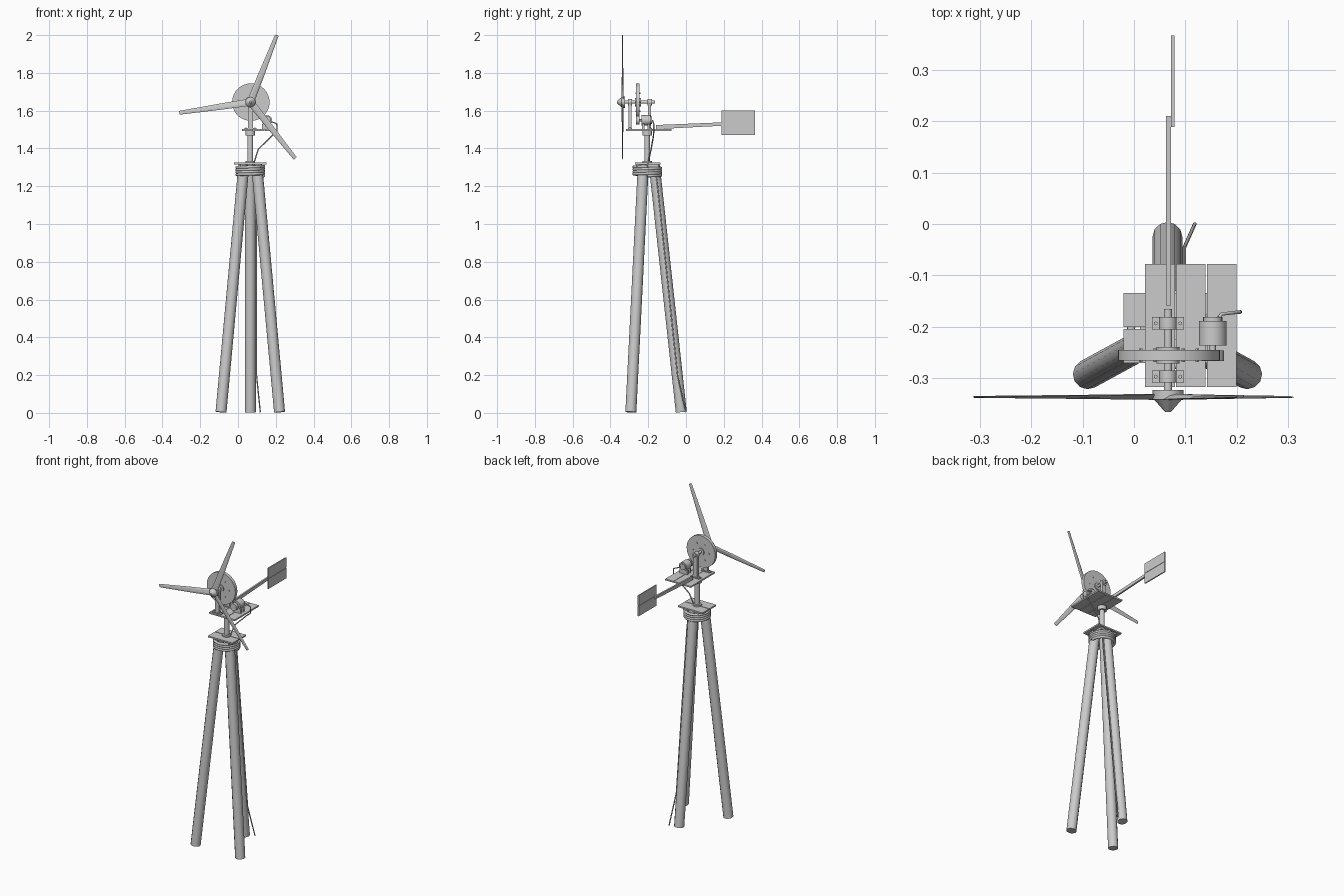
import bpy, bmesh, math
from mathutils import Vector, Matrix

if "Cube" in bpy.data.objects:
    bpy.data.objects.remove(bpy.data.objects["Cube"])

grey = bpy.data.materials.new("light grey")
grey.diffuse_color = (0.6, 0.6, 0.6, 1)
grey.use_nodes = True
grey.node_tree.nodes["Principled BSDF"].inputs["Base Color"].default_value = grey.diffuse_color
CX, CY = 0.065, -0.205          # tower axis
HUB_Z = 1.645                   # rotor shaft height


def finish(name, bm, smooth=False):
    bmesh.ops.recalc_face_normals(bm, faces=bm.faces)
    me = bpy.data.meshes.new(name)
    bm.to_mesh(me)
    bm.free()
    ob = bpy.data.objects.new(name, me)
    bpy.context.collection.objects.link(ob)
    me.materials.append(grey)
    if smooth:
        bpy.context.view_layer.objects.active = ob
        ob.select_set(True)
        bpy.ops.object.shade_smooth_by_angle(angle=math.radians(35))
        ob.select_set(False)
    return ob


def box(name, x, y, z):
    """Box from (min, max) pairs."""
    bm = bmesh.new()
    bmesh.ops.create_cube(bm, size=1)
    for v in bm.verts:
        v.co = [(a + b) / 2 + c * (b - a) for (a, b), c in zip((x, y, z), v.co)]
    return finish(name, bm)


def rod(name, a, b, r1, r2=None, sides=16, smooth=True):
    """Cylinder or cone between two points."""
    a, b = Vector(a), Vector(b)
    d = b - a
    m = Matrix.Translation((a + b) / 2) @ d.to_track_quat('Z', 'Y').to_matrix().to_4x4()
    bm = bmesh.new()
    bmesh.ops.create_cone(bm, cap_ends=True, segments=sides, radius1=r1,
                          radius2=r1 if r2 is None else r2, depth=d.length, matrix=m)
    return finish(name, bm, smooth)


def wire(name, pts, r, cyclic=False):
    cu = bpy.data.curves.new(name, 'CURVE')
    cu.dimensions = '3D'
    cu.bevel_depth = r
    cu.bevel_resolution = 2
    cu.use_fill_caps = True
    sp = cu.splines.new('POLY')
    sp.points.add(len(pts) - 1)
    for p, q in zip(sp.points, pts):
        p.co = (*q, 1)
    sp.use_cyclic_u = cyclic
    cu.materials.append(grey)
    ob = bpy.data.objects.new(name, cu)
    bpy.context.collection.objects.link(ob)


# Tripod legs
for name, foot, top in (("left_leg", (-0.09, -0.292), (0.031, -0.226)),
                        ("right_leg", (0.22, -0.292), (0.099, -0.226)),
                        ("back_leg", (0.065, -0.025), (0.065, -0.168))):
    rod(name, (*foot, 0.004), (*top, 1.312), 0.029, sides=12)

# Rope lashing, coiled around the leg tops
coil = []
for i in range(4 * 24 + 1):
    t = i / 24
    a = t * math.tau
    coil.append((CX + 0.071 * math.cos(a), CY + 0.071 * math.sin(a), 1.255 + 0.0125 * t))
wire("rope_lashing", coil, 0.008)

# Lower platform: two boards on two battens
for x in (0.012, 0.092):
    box("lower_batten", (x, x + 0.03), (-0.262, -0.145), (1.303, 1.316))
for y in (-0.27, -0.2):
    box("lower_board", (-0.02, 0.15), (y, y + 0.066), (1.316, 1.325))

# Mast with collars
rod("mast", (CX, CY, 1.31), (CX, CY, 1.497), 0.015)
rod("mast_collar", (CX, CY, 1.468), (CX, CY, 1.493), 0.026)
rod("mast_foot", (CX, CY, 1.325), (CX, CY, 1.333), 0.026)

# Upper platform: three boards
for x0, x1 in ((0.021, 0.08), (0.082, 0.139), (0.142, 0.199)):
    box("upper_board", (x0, x1), (-0.317, -0.078), (1.493, 1.502))

# Bearing stands carrying the shaft
for y0, y1 in ((-0.308, -0.285), (-0.205, -0.181)):
    ym = (y0 + y1) / 2
    box("stand_foot", (0.035, 0.097), (y0, y1), (1.502, 1.508))
    box("stand_post", (0.052, 0.08), (ym - 0.008, ym + 0.008), (1.502, HUB_Z))
    rod("bearing", (0.066, y0, HUB_Z), (0.066, y1, HUB_Z), 0.017)
    for x in (0.042, 0.090):
        rod("foot_bolt", (x, ym, 1.508), (x, ym, 1.512), 0.004, sides=6, smooth=False)
rod("shaft", (0.066, -0.345, HUB_Z), (0.066, -0.165, HUB_Z), 0.008)

# Drive wheel with hub flanges and bolts
rod("drive_wheel", (0.068, -0.265, HUB_Z), (0.068, -0.245, HUB_Z), 0.099, sides=40)
rod("wheel_flange", (0.066, -0.271, HUB_Z), (0.066, -0.239, HUB_Z), 0.022)
for i in range(6):
    a = i * math.tau / 6
    x, z = 0.068 + 0.055 * math.cos(a), HUB_Z + 0.055 * math.sin(a)
    rod("wheel_bolt", (x, -0.268, z), (x, -0.242, z), 0.004, sides=6, smooth=False)

# Rotor hub and nose cone
rod("rotor_hub", (0.066, -0.341, HUB_Z), (0.066, -0.323, HUB_Z), 0.03, sides=12)
rod("nose_cone", (0.066, -0.341, HUB_Z), (0.066, -0.365, HUB_Z), 0.027, 0.006, sides=12)

# Three tapered blades: (radius, half width, half thickness, pitch)
for k in range(3):
    bm = bmesh.new()
    rings = []
    for r, w, t, pitch in ((0.02, 0.019, 0.004, 14), (0.15, 0.017, 0.003, 9),
                           (0.381, 0.010, 0.0015, 4)):
        c, s = math.cos(math.radians(pitch)), math.sin(math.radians(pitch))
        rings.append([bm.verts.new((u * c - v * s, u * s + v * c, r)) for u, v in
                      ((-w, 0), (-w * 0.4, -t), (w * 0.5, -t), (w, 0), (w * 0.5, t), (-w * 0.4, t))])
    for p, q in zip(rings, rings[1:]):
        for i in range(6):
            j = (i + 1) % 6
            bm.faces.new((p[i], p[j], q[j], q[i]))
    bm.faces.new(rings[0])
    bm.faces.new(rings[-1])
    ob = finish("blade", bm)
    ob.location = (0.066, -0.336, HUB_Z)
    ob.rotation_euler = (0, math.radians(21.5 + 120 * k), 0)

# Tail beam and two vane boards
beam = box("tail_beam", (0.062, 0.072), (-0.158, 0.21), (-0.011, 0.011))
for v in beam.data.vertices:
    back = v.co.y > 0
    v.co.z = v.co.z * (0.8 if back else 1) + (1.53 if back else 1.513)
for z in (1.470, 1.536):
    box("tail_vane", (0.072, 0.079), (0.188, 0.366), (z, z + 0.064))

# Generator with end caps, friction pulley and mounting feet
GX, GZ = 0.153, 1.549
rod("generator", (GX, -0.236, GZ), (GX, -0.188, GZ), 0.027, sides=20)
rod("generator_cap", (GX, -0.188, GZ), (GX, -0.181, GZ), 0.019)
rod("generator_pulley", (GX, -0.266, GZ), (GX, -0.246, GZ), 0.022)
rod("generator_shaft", (GX, -0.266, GZ), (GX, -0.23, GZ), 0.006)
for y in (-0.232, -0.204):
    box("generator_foot", (GX - 0.026, GX + 0.026), (y, y + 0.012), (1.502, 1.53))

# Power cable from the generator, under the platform and down the back leg
wire("cable_upper", [(0.165, -0.182, 1.55), (0.17, -0.175, 1.545), (0.205, -0.171, 1.53),
                     (0.207, -0.171, 1.49), (0.18, -0.172, 1.468), (0.107, -0.185, 1.395),
                     (0.085, -0.2, 1.325)], 0.0035)
wire("cable_lower", [(0.093, -0.165, 1.3), (0.098, -0.15, 1.2), (0.098, -0.045, 0.2),
                     (0.118, 0.0, 0.004)], 0.0035)
